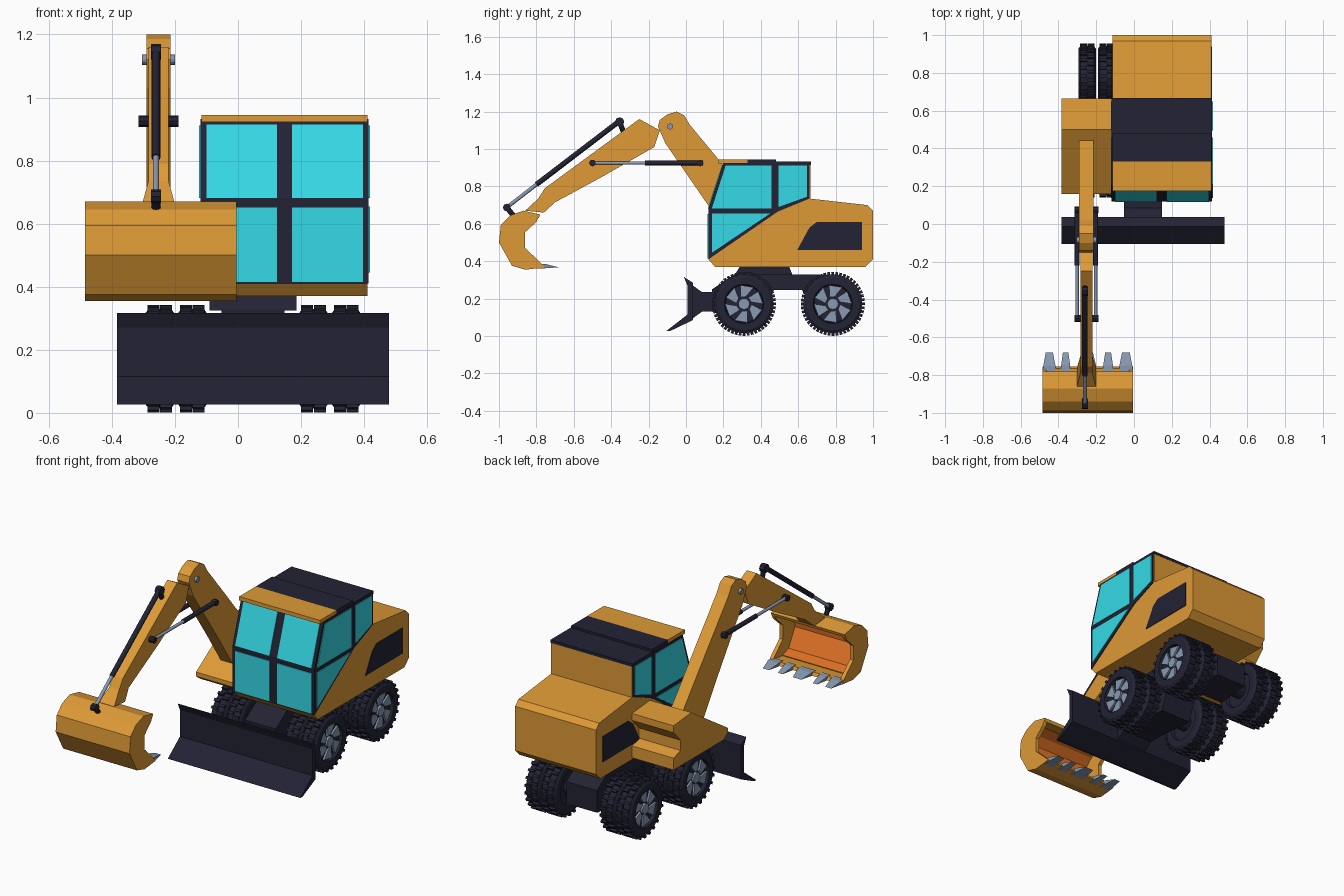
import bpy, bmesh, math
from mathutils import Vector

if "Cube" in bpy.data.objects:
    bpy.data.objects.remove(bpy.data.objects["Cube"])


def material(name, rgb):
    m = bpy.data.materials.new(name)
    m.diffuse_color = (*rgb, 1)
    m.use_nodes = True
    m.node_tree.nodes["Principled BSDF"].inputs["Base Color"].default_value = m.diffuse_color
    return m


ORANGE = material("amber paint", (0.73, 0.323, 0.037))
DARK = material("dark navy", (0.016, 0.016, 0.034))
GLASS = material("cyan glass", (0.035, 0.70, 0.79))
STEEL = material("steel blue grey", (0.25, 0.32, 0.45))
RUST = material("red orange lining", (0.75, 0.17, 0.018))


def finish(bm, name, mat):
    bmesh.ops.recalc_face_normals(bm, faces=bm.faces)
    me = bpy.data.meshes.new(name)
    bm.to_mesh(me)
    bm.free()
    me.materials.append(mat)
    ob = bpy.data.objects.new(name, me)
    bpy.context.collection.objects.link(ob)
    return ob


def prisms(name, polys, x0, x1, mat, widths=None):
    """Extrude side profiles (y, z) along x; widths gives a half-width per point."""
    bm = bmesh.new()
    mid = (x0 + x1) / 2
    for pts in polys:
        w = widths or [(x1 - x0) / 2] * len(pts)
        a = [bm.verts.new((mid - h, *p)) for p, h in zip(pts, w)]
        b = [bm.verts.new((mid + h, *p)) for p, h in zip(pts, w)]
        bm.faces.new(a)
        bm.faces.new(b[::-1])
        for i in range(len(pts)):
            j = (i + 1) % len(pts)
            bm.faces.new((a[i], b[i], b[j], a[j]))
    return finish(bm, name, mat)


def prism(name, pts, x0, x1, mat, widths=None):
    return prisms(name, [pts], x0, x1, mat, widths)


def box(name, x, y, z, mat):
    return prism(name, [(y[0], z[0]), (y[1], z[0]), (y[1], z[1]), (y[0], z[1])], *x, mat)


def rod(name, p, q, r, mat, seg=12):
    p, q = Vector(p), Vector(q)
    bm = bmesh.new()
    bmesh.ops.create_cone(bm, cap_ends=True, segments=seg, radius1=r, radius2=r, depth=(q - p).length)
    ob = finish(bm, name, mat)
    ob.rotation_mode = 'QUATERNION'
    ob.rotation_quaternion = (q - p).to_track_quat('Z', 'Y')
    ob.location = (p + q) / 2
    return ob


def lathe_x(name, profile, cx, cy, cz, mat, seg=24):
    bm = bmesh.new()
    rings = []
    for x, r in profile:
        rings.append([bm.verts.new((cx + x, cy + r * math.cos(2 * math.pi * i / seg),
                                    cz + r * math.sin(2 * math.pi * i / seg))) for i in range(seg)])
    for a, b in zip(rings, rings[1:]):
        for i in range(seg):
            j = (i + 1) % seg
            bm.faces.new((a[i], a[j], b[j], b[i]))
    bm.faces.new(rings[0])
    bm.faces.new(rings[-1])
    return finish(bm, name, mat)


def sector(cy, cz, r0, r1, a0, a1, skew=0):
    return [(cy + r * math.cos(a), cz + r * math.sin(a))
            for r, a in ((r0, a0 + skew), (r1, a0), (r1, a1), (r0, a1 + skew))]


# Body shell and side vents
XL, XR = -0.115, 0.41
prism("body", [(0.12, 0.41), (0.155, 0.37), (0.96, 0.37), (1.0, 0.41), (1.0, 0.67), (0.97, 0.70),
               (0.66, 0.735), (0.49, 0.665)], XL, XR, ORANGE)
vent = [(0.595, 0.46), (0.94, 0.46), (0.94, 0.61), (0.70, 0.61), (0.66, 0.58)]
prism("right_vent", vent, XR - 0.004, XR + 0.004, DARK)
prism("left_vent", vent, XL - 0.004, XL + 0.004, DARK)

# Cab frame, rear panel and roof
prism("cab_frame", [(0.12, 0.41), (0.12, 0.68), (0.20, 0.925), (0.66, 0.925), (0.66, 0.735), (0.49, 0.665)],
      XL - 0.004, XR + 0.004, DARK)
box("cab_rear_panel", (XL, XR), (0.658, 0.666), (0.72, 0.92), ORANGE)
box("roof_visor", (XL, XR), (0.175, 0.33), (0.922, 0.945), ORANGE)
box("roof_hatch", (XL, XR), (0.33, 0.48), (0.922, 0.945), DARK)
box("roof_rear", (XL - 0.004, XR + 0.004), (0.48, 0.667), (0.915, 0.932), DARK)

# Cab side windows
side_panes = [[(0.138, 0.682), (0.212, 0.912), (0.457, 0.912), (0.457, 0.682)],
              [(0.495, 0.69), (0.495, 0.912), (0.648, 0.912), (0.648, 0.745)],
              [(0.138, 0.445), (0.138, 0.655), (0.45, 0.655)]]
prisms("right_windows", side_panes, XR, XR + 0.008, GLASS)
prisms("left_windows", side_panes, XL - 0.008, XL, GLASS)

# Windscreen: lower panes upright, upper panes sloped
front_panes = [[(0.116, 0.415), (0.116, 0.652), (0.124, 0.652), (0.124, 0.415)],
               [(0.116, 0.682), (0.193, 0.915), (0.203, 0.912), (0.126, 0.679)]]
for tag, x0, x1 in (("left", -0.10, 0.123), ("right", 0.172, 0.396)):
    prisms("windscreen_" + tag, front_panes, x0, x1, GLASS)

# Boom platform on the left flank
prism("boom_platform", [(0.16, 0.41), (0.16, 0.435), (0.50, 0.655), (0.665, 0.64), (0.665, 0.60), (0.60, 0.53),
                        (0.60, 0.47), (0.665, 0.45), (0.665, 0.38), (0.20, 0.38)], -0.385, XL, ORANGE)

# Boom and stick
CX = -0.252
prism("boom", [(-0.15, 1.12), (-0.14, 1.155), (-0.10, 1.185), (-0.05, 1.20), (-0.01, 1.18), (0.02, 1.13),
               (0.19, 0.925), (0.44, 0.62), (0.48, 0.53), (0.40, 0.45), (0.27, 0.47), (0.125, 0.69),
               (-0.11, 1.03)], CX - 0.038, CX + 0.038, ORANGE)
prism("stick", [(-0.25, 1.16), (-0.14, 1.10), (-0.17, 1.01), (-0.46, 0.845), (-0.70, 0.715), (-0.76, 0.66),
                (-0.86, 0.67), (-0.79, 0.735), (-0.755, 0.79)], CX - 0.03, CX + 0.03, ORANGE,
      [0.032] * 5 + [0.05, 0.05] + [0.032] * 2)
rod("boom_pin", (CX - 0.053, -0.085, 1.12), (CX + 0.053, -0.085, 1.12), 0.016, STEEL)

# Twin boom rams
for tag, x in (("left", CX - 0.049), ("right", CX + 0.049)):
    rod("boom_ram_barrel_" + tag, (x, -0.22, 0.925), (x, 0.09, 0.925), 0.013, DARK)
    rod("boom_ram_rod_" + tag, (x, -0.51, 0.925), (x, -0.22, 0.925), 0.009, STEEL)
for tag, y in (("front", -0.50), ("rear", 0.075)):
    rod("boom_ram_pin_" + tag, (CX - 0.064, y, 0.925), (CX + 0.064, y, 0.925), 0.018, DARK, 8)

# Bucket ram and linkage
RX = -0.26
rod("bucket_ram_barrel", (RX, -0.355, 1.15), (RX, -0.80, 0.81), 0.014, DARK)
rod("bucket_ram_rod", (RX, -0.80, 0.81), (RX, -0.955, 0.69), 0.010, STEEL)
rod("bucket_ram_top_joint", (RX - 0.016, -0.355, 1.145), (RX + 0.016, -0.355, 1.145), 0.025, DARK, 8)
rod("bucket_ram_top_bracket", (RX, -0.355, 1.145), (RX, -0.33, 1.08), 0.014, DARK, 8)
rod("bucket_ram_end_joint", (RX - 0.016, -0.958, 0.687), (RX + 0.016, -0.958, 0.687), 0.021, DARK, 8)
rod("bucket_link", (RX, -0.958, 0.687), (RX, -0.92, 0.64), 0.014, DARK, 8)

# Bucket: bent shell, lining, side plates and teeth
BL, BR = -0.483, -0.007
outer = [(-0.78, 0.65), (-0.87, 0.67), (-0.94, 0.645), (-0.99, 0.595), (-1.0, 0.50), (-0.93, 0.375),
         (-0.86, 0.355), (-0.755, 0.366)]


def shrink(pts, k):
    return [(-0.83 + (y + 0.83) * k, 0.51 + (z - 0.51) * k) for y, z in pts]


prism("bucket_shell", outer + shrink(outer, 0.87)[::-1], BL, BR, ORANGE)
prism("bucket_lining", shrink(outer[1:-1], 0.88) + shrink(outer[1:-1], 0.84)[::-1], BL + 0.01, BR - 0.01, RUST)
plate = outer + [(-0.785, 0.40), (-0.86, 0.47), (-0.86, 0.555), (-0.80, 0.61)]
prism("bucket_side_left", plate, BL - 0.002, BL + 0.02, ORANGE)
prism("bucket_side_right", plate, BR - 0.02, BR + 0.002, ORANGE)
for i, (x, h) in enumerate(((-0.448, 0.032), (-0.362, 0.024), (-0.245, 0.045), (-0.137, 0.026), (-0.043, 0.034))):
    prism("bucket_tooth_%d" % (i + 1), [(-0.79, 0.36), (-0.68, 0.367), (-0.75, 0.385), (-0.79, 0.385)],
          x - h, x + h, STEEL, [h, h * 0.6, h, h])

# Undercarriage
MX = 0.0475
lathe_x("wheel_axle_front", [(-0.2, 0.045), (0.2, 0.045)], MX, 0.31, 0.172, DARK, 12)
lathe_x("wheel_axle_rear", [(-0.2, 0.045), (0.2, 0.045)], MX, 0.785, 0.172, DARK, 12)
prism("chassis", [(0.14, 0.13), (0.14, 0.25), (0.26, 0.33), (0.80, 0.33), (0.90, 0.26), (0.90, 0.13), (0.70, 0.11),
                  (0.62, 0.245), (0.47, 0.245), (0.42, 0.11)], MX - 0.10, MX + 0.10, DARK)
prism("turntable", [(0.26, 0.325), (0.29, 0.375), (0.55, 0.375), (0.57, 0.325)], MX - 0.138, MX + 0.138, DARK)

# Dozer blade and its arm
prism("dozer_blade", [(-0.105, 0.027), (-0.085, 0.027), (0.037, 0.085), (0.037, 0.285), (-0.012, 0.316),
                      (0.008, 0.27), (0.008, 0.115)], -0.383, 0.479, DARK)
prism("blade_arm", [(0.03, 0.09), (0.03, 0.275), (0.085, 0.235), (0.20, 0.235), (0.20, 0.13), (0.085, 0.13)],
      MX - 0.1, MX + 0.1, DARK)

# Dual wheels: tyre, lugs and spoked rim
R, ZC = 0.158, 0.172
tyre = [(-0.025, 0.03), (-0.025, 0.10), (-0.047, 0.105), (-0.047, 0.142), (-0.036, R),
        (0.036, R), (0.047, 0.142), (0.047, 0.105), (0.025, 0.10), (0.025, 0.03)]
for end, y in (("front", 0.31), ("rear", 0.785)):
    for tag, s in (("left", -1), ("right", 1)):
        for pos, off in (("inner", 0.192), ("outer", 0.2955)):
            x = MX + s * off
            name = "%s_%s_%s" % (end, tag, pos)
            lathe_x("tyre_" + name, tyre, x, y, ZC, DARK)
            for row in (-1, 1):
                step = 2 * math.pi / 24
                start = -math.pi / 2 - 0.04 + (0.5 * step if row > 0 else 0)
                lugs = [sector(y, ZC, R - 0.006, 0.171, start + i * step, start + i * step + 0.09) for i in range(24)]
                mid = x + row * 0.02
                prisms("lugs_%s_%d" % (name, row), lugs, mid - 0.019, mid + 0.019, DARK)
        face = MX + s * (0.2955 + 0.03)
        petals = [sector(y, ZC, 0.04, 0.102, i * math.pi / 3, i * math.pi / 3 + 0.72, 0.25) for i in range(6)]
        prisms("rim_%s_%s" % (end, tag), petals, face - 0.006, face + 0.006, STEEL)
        lathe_x("hub_%s_%s" % (end, tag), [(-0.01, 0.03), (0.01, 0.03)], face, y, ZC, STEEL, 12)
